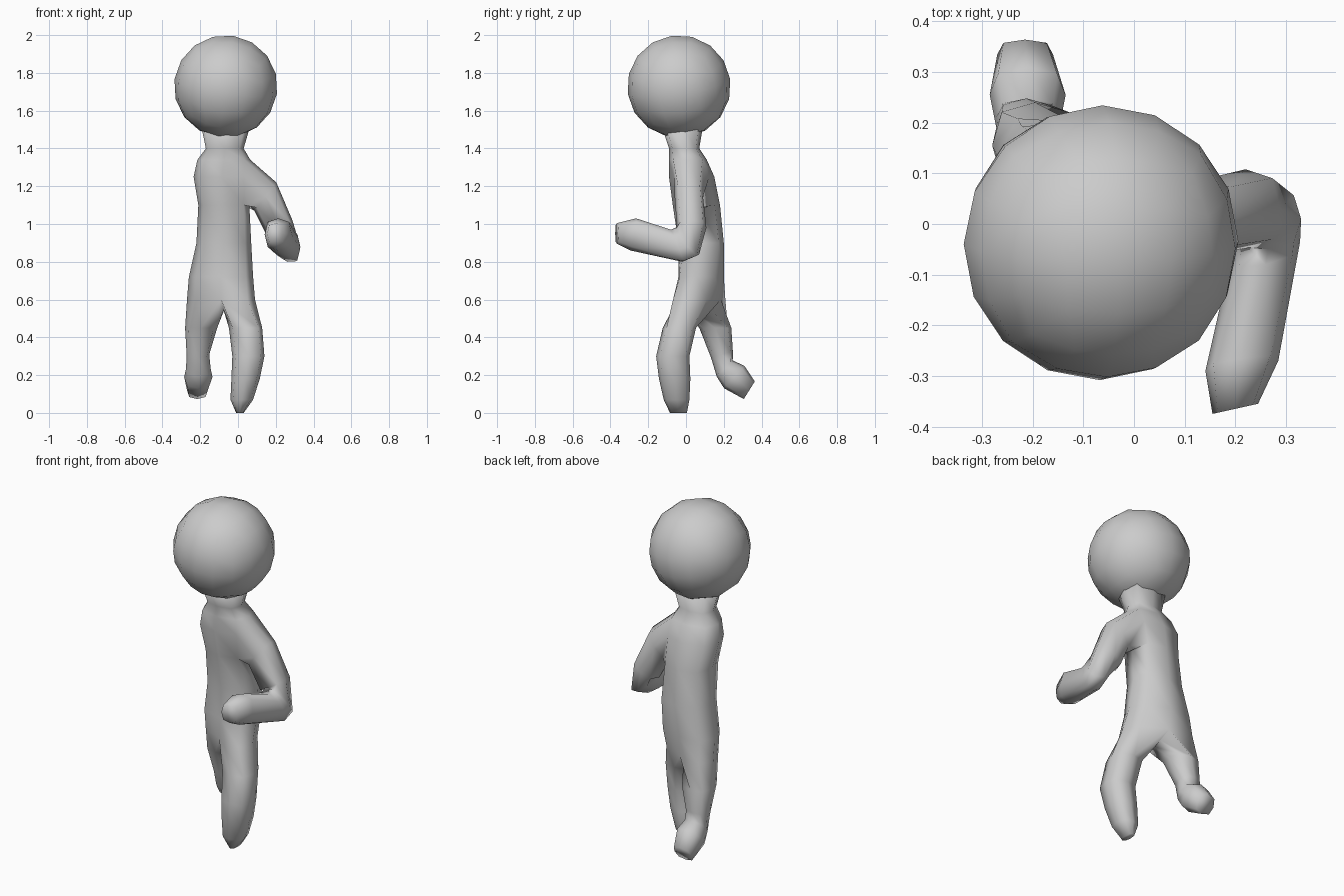
import bpy, bmesh, math
from mathutils import Vector, Matrix

if "Cube" in bpy.data.objects:
    bpy.data.objects.remove(bpy.data.objects["Cube"])

grey = bpy.data.materials.new("plain grey")
grey.use_nodes = True
colour = (0.6, 0.6, 0.6, 1)
grey.diffuse_color = colour
grey.node_tree.nodes["Principled BSDF"].inputs["Base Color"].default_value = colour


def finish(bm, name):
    bmesh.ops.recalc_face_normals(bm, faces=bm.faces)
    mesh = bpy.data.meshes.new(name)
    bm.to_mesh(mesh)
    bm.free()
    mesh.materials.append(grey)
    mesh.shade_smooth()
    obj = bpy.data.objects.new(name, mesh)
    bpy.context.scene.collection.objects.link(obj)
    return obj


def ring(bm, centre, u, v):
    """Eight-sided, slightly squared loop around a centre."""
    loop = []
    for k in range(8):
        a = k * math.pi / 4
        s = 1.1 if k % 2 else 1
        p = Vector(centre) + s * (math.cos(a) * Vector(u) + math.sin(a) * Vector(v))
        loop.append(bm.verts.new(p))
    return loop


def flat(bm, x, y, z, rx, ry, shear=0, pitch=0):
    """Loop lying level, optionally twisted or pitched about x."""
    p = math.radians(pitch)
    return ring(bm, (x, y, z), (rx, shear * rx, 0), (0, ry * math.cos(p), ry * math.sin(p)))


def loft(bm, loops, skip=lambda row, col: False):
    for r, (a, b) in enumerate(zip(loops, loops[1:])):
        for k in range(8):
            if not skip(r, k):
                n = (k + 1) % 8
                bm.faces.new((a[k], a[n], b[n], b[k]))


def limb(bm, loops):
    loft(bm, loops)
    bm.faces.new(loops[-1])


bm = bmesh.new()

# Neck and torso, with an opening for the left arm
torso = [flat(bm, *row) for row in (
    (-0.065, -0.02, 1.52, 0.13, 0.11),
    (-0.07, -0.01, 1.40, 0.10, 0.08),
    (-0.075, 0.01, 1.34, 0.14, 0.10),
    (-0.085, 0.03, 1.25, 0.15, 0.12),
    (-0.075, 0.055, 1.10, 0.135, 0.125),
    (-0.075, 0.08, 0.90, 0.145, 0.12),
    (-0.09, 0.08, 0.72, 0.17, 0.12, -0.15),
    (-0.09, 0.07, 0.60, 0.18, 0.115, -0.35),
)]
loft(bm, torso, lambda row, col: row in (2, 3) and col in (7, 0))
bm.faces.new(torso[0])

# Legs share three crotch points below the hip loop
hip = torso[-1]
back, mid, front = [bm.verts.new((-0.075, y, z))
                    for y, z in ((0.13, 0.55), (0.07, 0.54), (0.02, 0.55))]
left_top = hip[:3] + [back, mid, front] + hip[6:]
right_top = [mid, back] + hip[2:7] + [front]

limb(bm, [left_top] + [flat(bm, *row) for row in (
    (0.04, -0.035, 0.45, 0.088, 0.088),
    (0.055, -0.07, 0.30, 0.085, 0.088),
    (0.04, -0.06, 0.18, 0.075, 0.083),
    (0.02, -0.05, 0.07, 0.06, 0.068),
    (0.01, -0.04, 0.0, 0.02, 0.045),
)])
limb(bm, [right_top] + [flat(bm, *row) for row in (
    (-0.195, 0.155, 0.45, 0.085, 0.085),
    (-0.212, 0.19, 0.31, 0.06, 0.06, 0, 15),
    (-0.21, 0.205, 0.235, 0.065, 0.06, 0, 45),
    (-0.21, 0.255, 0.19, 0.075, 0.08, 0, 48),
    (-0.215, 0.335, 0.12, 0.055, 0.055, 0, 58),
)])

# Left arm grows from the torso opening and bends forward at the elbow
top, side, low = torso[2:5]
arm_top = [top[0], top[1], side[1], low[1], low[0], low[7], side[7], top[7]]
limb(bm, [arm_top] + [ring(bm, *row) for row in (
    ((0.145, 0.015, 1.145), (0.058, 0, 0.075), (0, 0.075, 0)),
    ((0.22, 0.03, 0.98), (0.068, 0, 0.04), (0, 0.078, 0)),
    ((0.265, 0.01, 0.91), (0.065, 0, -0.03), (0, 0.06, -0.07)),
    ((0.26, -0.05, 0.885), (0.068, 0.015, -0.02), (0, 0.03, -0.085)),
    ((0.213, -0.28, 0.945), (0.072, 0.01, 0), (0, -0.015, -0.085)),
    ((0.2, -0.365, 0.95), (0.045, 0.01, 0), (0, 0, -0.055)),
)])
finish(bm, "body")

# Head: a rounded cube, two subdivisions
bm = bmesh.new()
bmesh.ops.create_cube(bm, size=1)
bmesh.ops.subdivide_edges(bm, edges=bm.edges, cuts=3, use_grid_fill=True)
for v in bm.verts:
    warped = Vector([math.tan(c * math.pi / 2) for c in v.co])
    v.co = warped.normalized() * 0.274
bm.transform(Matrix.Translation((-0.065, -0.037, 1.728)) @ Matrix.Rotation(0.2, 4, (1, 1, 0)))
finish(bm, "head")
